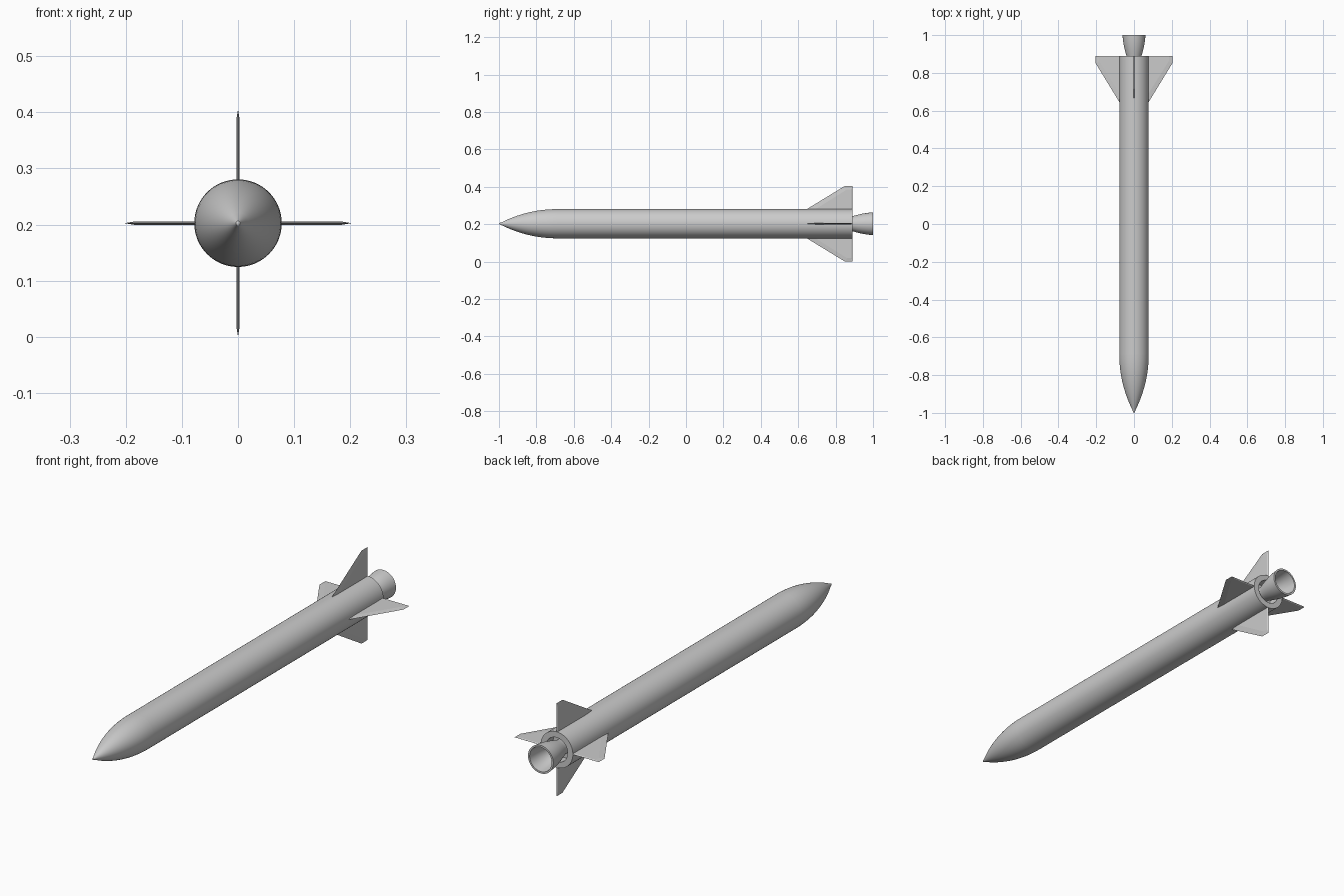
import bpy, bmesh, math
from mathutils import Matrix

if "Cube" in bpy.data.objects:
    bpy.data.objects.remove(bpy.data.objects["Cube"])

ZC = 0.2025      # height of the long axis
R = 0.078        # body radius


def make_object(name, bm, smooth=True):
    bmesh.ops.recalc_face_normals(bm, faces=bm.faces)
    mesh = bpy.data.meshes.new(name)
    bm.to_mesh(mesh)
    bm.free()
    obj = bpy.data.objects.new(name, mesh)
    bpy.context.collection.objects.link(obj)
    if smooth:
        bpy.ops.object.select_all(action='DESELECT')
        obj.select_set(True)
        bpy.context.view_layer.objects.active = obj
        bpy.ops.object.shade_smooth_by_angle(angle=math.radians(30))
    return obj


def lathe(name, profile, closed=False, n=64):
    """Revolve (radius, y) points around the long axis."""
    bm = bmesh.new()
    rings = []
    for r, y in profile:
        if r < 1e-6:
            rings.append([bm.verts.new((0, y, ZC))] * n)
        else:
            rings.append([bm.verts.new((r * math.cos(2 * math.pi * i / n), y,
                                        ZC + r * math.sin(2 * math.pi * i / n)))
                          for i in range(n)])
    pairs = list(zip(rings, rings[1:]))
    if closed:
        pairs.append((rings[-1], rings[0]))
    for a, b in pairs:
        for i in range(n):
            j = (i + 1) % n
            bm.faces.new(list(dict.fromkeys((a[i], a[j], b[j], b[i]))))
    return make_object(name, bm)


# Nose cone: tangent ogive with a small rounded tip
y_base, y_tip = -0.69, -1.0
L = y_base - y_tip
rho = (R * R + L * L) / (2 * R)
ogive = [(0, y_tip), (0.004, y_tip + 0.003)]
for k in range(1, 17):
    t = L * k / 16
    ogive.append((math.sqrt(rho ** 2 - (L - t) ** 2) + R - rho, y_tip + t))
lathe("nose_cone", ogive)

# Body tube with a recessed engine bay at the rear
lathe("body_tube", [(R, y_base), (R, 0.89), (0.053, 0.89), (0.053, 0.84), (0, 0.84)])

# Hollow bell nozzle
outer = [(0.032, 0.84), (0.034, 0.87), (0.040, 0.89), (0.047, 0.915),
         (0.053, 0.94), (0.058, 0.97), (0.061, 1.0)]
inner = [(r - 0.008, y) for r, y in reversed(outer)]
lathe("nozzle", outer + inner + [(0, 0.84)])

# Four swept fins, thin plates with knife edges
edge = [(0.07, 0.633), (0.2025, 0.85), (0.2025, 0.89), (0.07, 0.89)]
plate = [(0.07, 0.68), (0.184, 0.862), (0.184, 0.885), (0.07, 0.885)]
for k, side in enumerate(("right", "top", "left", "bottom")):
    bm = bmesh.new()
    rim = [bm.verts.new((x, y, 0)) for x, y in edge]
    for h in (0.003, -0.003):
        flat = [bm.verts.new((x, y, h)) for x, y in plate]
        bm.faces.new(flat)
        for i in range(4):
            j = (i + 1) % 4
            bm.faces.new((rim[i], rim[j], flat[j], flat[i]))
    bm.transform(Matrix.Translation((0, 0, ZC)) @ Matrix.Rotation(-k * math.pi / 2, 4, 'Y'))
    make_object("fin_" + side, bm, smooth=False)
